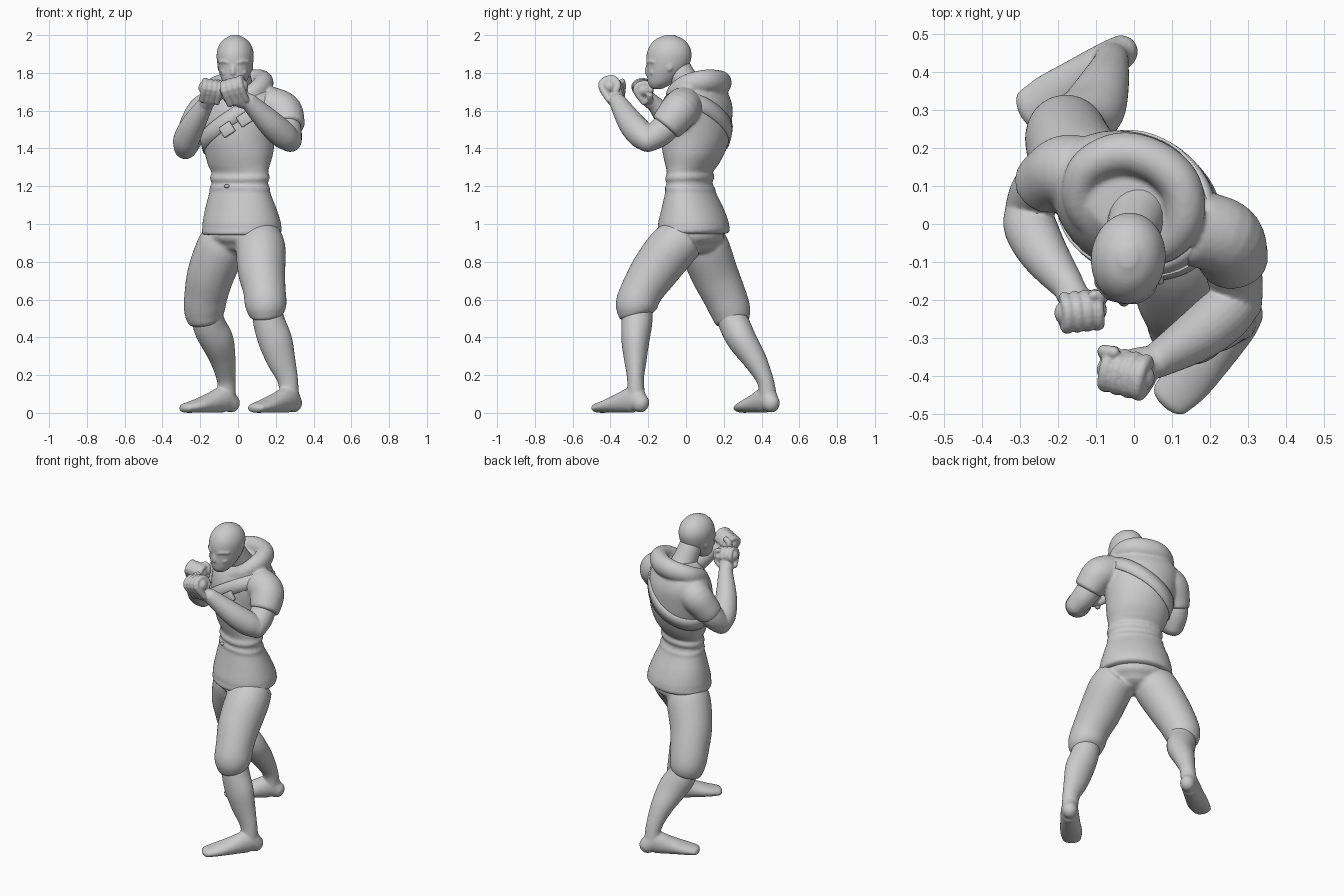
import bpy, bmesh, math
from mathutils import Vector, Matrix
from mathutils.bvhtree import BVHTree

if "Cube" in bpy.data.objects:
    bpy.data.objects.remove(bpy.data.objects["Cube"])

YAW = math.radians(-28)          # torso is turned towards its right
ROT = Matrix.Rotation(YAW, 3, 'Z')


def spline(pts, closed, sub):
    """Catmull-Rom through (x, y, z, ra, rb) tuples."""
    p = [tuple(q) if len(q) == 5 else tuple(q) + (q[3],) for q in pts]
    n, out = len(p), []
    for i in range(n if closed else n - 1):
        g = [p[(i + k) % n] if closed else p[min(max(i + k, 0), n - 1)] for k in (-1, 0, 1, 2)]
        for s in range(sub):
            t = s / sub
            out.append([.5 * (2 * b + (c - a) * t + (2 * a - 5 * b + 4 * c - d) * t * t
                              + (3 * b - a - 3 * c + d) * t ** 3) for a, b, c, d in zip(*g)])
    return out if closed else out + [list(p[-1])]


def tube(bm, pts, ref=(0, 1, 0), yaw=None, closed=False, cap=1.0, seg=24, sub=5):
    """Skin elliptical rings along a path; yaw keeps the rings level."""
    c = spline(pts, closed, sub)
    pos = [Vector(q[:3]) for q in c]
    n, rings = len(c), []

    def ring(o, u, v, a, b):
        return [bm.verts.new(o + u * a * math.cos(k * math.tau / seg) + v * b * math.sin(k * math.tau / seg))
                for k in range(seg)]
    for i in range(n):
        nx, pv = ((i + 1) % n, i - 1) if closed else (min(i + 1, n - 1), max(i - 1, 0))
        t = (pos[nx] - pos[pv]).normalized()
        if yaw is None:
            u = Vector(ref).cross(t).normalized()
            v = t.cross(u)
        else:
            t = Vector((0, 0, 1 if t.z > 0 else -1))
            u = Vector((math.cos(yaw), math.sin(yaw), 0))
            v = t.cross(u)
        a, b = c[i][3:]
        ends = [] if closed else [-1] if i == 0 else [1] if i == n - 1 else []
        extra = [ring(pos[i] + t * (e * cap * min(a, b) * math.sin(f)), u, v, a * math.cos(f), b * math.cos(f))
                 for e in ends for f in (.4, .8, 1.15, 1.45)]
        base = ring(pos[i], u, v, a, b)
        rings += (extra[::-1] + [base]) if i == 0 else [base] + extra
    m = len(rings)
    for i in range(m if closed else m - 1):
        A, B = rings[i], rings[(i + 1) % m]
        for k in range(seg):
            bm.faces.new((A[k], A[k - 1], B[k - 1], B[k]))
    if not closed:
        bm.faces.new(rings[0])
        bm.faces.new(rings[-1][::-1])


def finish(bm, name, voxel=0, smooth=0):
    bmesh.ops.recalc_face_normals(bm, faces=bm.faces[:])
    me = bpy.data.meshes.new(name)
    bm.to_mesh(me)
    bm.free()
    me.shade_smooth()
    ob = bpy.data.objects.new(name, me)
    bpy.context.collection.objects.link(ob)
    if voxel:
        m = ob.modifiers.new("Blend", 'REMESH')
        m.mode, m.voxel_size, m.use_smooth_shade = 'VOXEL', voxel, True
    if smooth:
        m = ob.modifiers.new("Soften", 'SMOOTH')
        m.factor, m.iterations = .5, smooth
    return ob


def ball(bm, loc, size, yaw=0):
    m = Matrix.Translation(loc) @ Matrix.Rotation(yaw, 4, 'Z') @ Matrix.Diagonal((*size, 1))
    bmesh.ops.create_uvsphere(bm, u_segments=20, v_segments=12, radius=1, matrix=m)


def band(bm, centre, z, rx, ry, r, wave=0):
    """Soft fold running round the torso."""
    pts = []
    for k in range(16):
        a = k * math.tau / 16
        p = ROT @ Vector((rx * math.cos(a), ry * math.sin(a), 0))
        pts.append((p.x + centre[0], p.y + centre[1], z + wave * math.sin(a), r, r * 1.6))
    tube(bm, pts, ref=(0, 0, 1), closed=True, seg=12)


# Tunic: torso and skirt
bm = bmesh.new()
tube(bm, [(.02, .04, .955, .214, .176), (.02, .04, 1.0, .216, .18), (.015, .035, 1.08, .198, .155),
          (.01, .025, 1.16, .173, .125), (.01, .02, 1.215, .160, .108), (.01, .02, 1.27, .160, .108),
          (.005, .03, 1.31, .172, .128), (.005, .04, 1.37, .187, .155), (0, .05, 1.46, .203, .178),
          (0, .055, 1.56, .222, .18), (0, .06, 1.63, .228, .17), (0, .065, 1.69, .205, .143),
          (0, .07, 1.735, .14, .11)], yaw=YAW, cap=.1, seg=40)
bmesh.ops.recalc_face_normals(bm, faces=bm.faces[:])
chest = BVHTree.FromBMesh(bm)
# Sleeves, waist folds and hem blended in
tube(bm, [(.16, -.01, 1.63, .10), (.235, -.035, 1.60, .102), (.258, -.08, 1.545, .095), (.264, -.105, 1.515, .088)], cap=.15)
tube(bm, [(-.11, .12, 1.62, .10), (-.175, .14, 1.59, .096), (-.22, .12, 1.53, .086), (-.238, .10, 1.49, .082)], cap=.15)
band(bm, (.01, .02), 1.245, .158, .107, .011, .006)
band(bm, (.01, .022), 1.185, .162, .113, .009, -.006)
band(bm, (.02, .04), .965, .208, .172, .012, .008)
# Hood lying round the neck
hood = []
for x, y, z, a, b in [(0, .118, 1.752, .056, .064), (.09, .092, 1.755, .056, .062), (.14, .01, 1.735, .052, .056),
                      (.115, -.08, 1.685, .042, .046), (0, -.13, 1.625, .03, .034), (-.115, -.08, 1.68, .042, .046),
                      (-.15, .01, 1.72, .05, .055), (-.095, .092, 1.745, .055, .06)]:
    p = ROT @ Vector((x, y, 0))
    hood.append((p.x, p.y + .06, z, a, b))
tube(bm, hood, ref=(0, 0, 1), closed=True)
finish(bm, "hooded_tunic", .009, 4)

# Small waist knot
hit = chest.ray_cast(Vector((-.055, -1, 1.2)), Vector((0, 1, 0)))[0]
bm = bmesh.new()
ball(bm, hit - Vector((.004, .008, 0)), (.014, .012, .01))
finish(bm, "waist_knot")

# Diagonal chest strap cast onto the torso, with two pouches
tilt = math.radians(33)
across = ROT @ Vector((math.cos(tilt), 0, math.sin(tilt)))
back = ROT @ Vector((0, 1, 0))
side = across.cross(back)
bm, rows = bmesh.new(), []
for k in range(64):
    a = k * math.tau / 64
    d = across * math.cos(a) + back * math.sin(a)
    row = []
    for w in (-.04, 0, .04):
        o = Vector((0, .06, 1.53)) + side * w
        h = chest.ray_cast(o + d * .7, -d)[0] or o
        row.append(bm.verts.new(h + d * .002))
    rows.append(row)
for i in range(64):
    for j in range(2):
        bm.faces.new((rows[i][j], rows[i][j + 1], rows[i - 1][j + 1], rows[i - 1][j]))
strap = finish(bm, "chest_strap")
m = strap.modifiers.new("Thickness", 'SOLIDIFY')
m.thickness, m.offset = .01, 0
for i, (x, z) in enumerate([(-.055, 1.5), (.035, 1.555)]):
    loc, nor = chest.ray_cast(Vector((x, -1, z)), Vector((0, 1, 0)))[:2]
    q = nor.to_track_quat('Z', 'Y').to_matrix().to_4x4() @ Matrix.Rotation(tilt, 4, 'Z')
    bm = bmesh.new()
    bmesh.ops.create_cube(bm, size=1, matrix=Matrix.Translation(loc + nor * .01) @ q @ Matrix.Diagonal((.07, .062, .026, 1)))
    bmesh.ops.bevel(bm, geom=bm.edges[:], offset=.006, segments=2, affect='EDGES', profile=.5)
    finish(bm, f"pouch_{i + 1}")

# Baggy knee-length trousers
bm = bmesh.new()
tube(bm, [(.02, .04, .89, .14, .12), (.02, .04, .93, .185, .155), (.02, .04, 1.02, .18, .14)], yaw=YAW, cap=.4)
tube(bm, [(.11, .0, .93, .118), (.12, -.075, .87, .132), (.125, -.168, .75, .126), (.14, -.232, .65, .113),
          (.147, -.262, .575, .111), (.15, -.265, .53, .098), (.152, -.262, .51, .085)], cap=.1)
tube(bm, [(-.06, .08, .93, .118), (-.09, .1, .87, .132), (-.142, .15, .74, .126), (-.168, .2, .63, .116),
          (-.178, .232, .55, .109), (-.176, .243, .5, .098), (-.173, .248, .475, .085)], cap=.1)
finish(bm, "trousers", .011, 5)

# Lower legs and bare feet
for name, shin, foot in [
    ("front_leg", [(.15, -.255, .56, .078), (.165, -.26, .48, .085, .082), (.198, -.268, .38, .09, .074),
                   (.228, -.268, .28, .077, .06), (.262, -.267, .18, .056, .045), (.275, -.264, .08, .048)],
     [(.295, -.24, .05, .045, .05), (.268, -.275, .07, .052, .07), (.2, -.35, .052, .06, .052),
      (.14, -.412, .036, .066, .036), (.095, -.462, .026, .056, .026)]),
    ("back_leg", [(-.17, .225, .55, .078), (-.15, .26, .46, .088, .082), (-.11, .3, .38, .088, .077),
                  (-.08, .365, .28, .068, .063), (-.062, .42, .17, .049, .045), (-.06, .435, .08, .048)],
     [(-.035, .452, .05, .045, .05), (-.075, .425, .07, .052, .07), (-.15, .375, .052, .06, .052),
      (-.22, .33, .036, .066, .036), (-.278, .3, .026, .056, .026)])]:
    bm = bmesh.new()
    tube(bm, shin)
    tube(bm, foot, ref=(0, 0, 1))
    finish(bm, name, .008, 4)


# Arms with clenched fists
def arm(name, upper, fore, hand, f, a, s, k):
    bm = bmesh.new()
    tube(bm, upper)
    tube(bm, fore)
    f = Vector(f).normalized()
    p = f.cross(Vector(a)).normalized()
    a = p.cross(f)

    def at(x, y, z, r):
        return (*(Vector(hand) + (a * x + f * y + p * z) * k), r * k)
    tube(bm, [(*fore[-1][:3], .042), at(0, -.02, 0, .042), at(0, .025, -.002, .04)], ref=p)
    tube(bm, [at(-.035, .028, .004, .036), at(.035, .028, .004, .034)], ref=f)
    for i in range(4):
        x = (i - 1.5) * .027
        tube(bm, [at(x, -.03, -.026, .016), at(x, .045, -.03, .018), at(x, .064, 0, .016), at(x, .05, .036, .016),
                  at(x, .01, .042, .015), at(x, -.008, .022, .013)], ref=a, seg=12, sub=3)
    tube(bm, [at(s * .035, -.04, .005, .018), at(s * .062, -.005, .025, .018), at(s * .056, .035, .05, .016),
              at(s * .03, .045, .06, .014)], ref=f + p * .5, seg=12, sub=3)
    finish(bm, name, .0055, 2)


arm("left_arm", [(.24, -.04, 1.59, .075), (.263, -.13, 1.49, .074), (.275, -.2, 1.445, .064)],
    [(.276, -.205, 1.443, .062), (.235, -.24, 1.475, .073), (.165, -.295, 1.54, .068), (.06, -.36, 1.645, .046)],
    (-.01, -.385, 1.69), (-.35, -.4, .85), (.95, .05, -.3), -1, 1.13)
arm("right_arm", [(-.2, .135, 1.58, .072), (-.25, .09, 1.47, .072), (-.276, .04, 1.41, .064)],
    [(-.278, .035, 1.405, .062), (-.272, -.01, 1.45, .07), (-.235, -.08, 1.53, .063), (-.175, -.16, 1.63, .044)],
    (-.145, -.22, 1.69), (.2, -.5, .85), (.95, -.15, .25), 1, 1.0)

# Neck and bald head
bm = bmesh.new()
tube(bm, [(.02, .06, 1.65, .085), (.005, .01, 1.73, .074), (-.01, -.04, 1.82, .068)])
finish(bm, "neck")
HY = math.radians(-6)
bm = bmesh.new()
tube(bm, [(-.022, -.15, 1.722, .036, .038), (-.02, -.135, 1.745, .058, .066), (-.017, -.115, 1.785, .077, .092),
          (-.015, -.098, 1.83, .091, .11), (-.015, -.091, 1.88, .098, .12), (-.015, -.088, 1.92, .095, .115),
          (-.015, -.087, 1.955, .08, .097), (-.015, -.087, 1.98, .057, .07), (-.015, -.087, 1.996, .028, .034)],
     yaw=HY, cap=.2, seg=32)


def face(x, y, z):
    p = Matrix.Rotation(HY, 3, 'Z') @ Vector((x, y, 0))
    return Vector((p.x - .015, p.y - .09, z))


# Nose, brows, cheeks, chin, mouth and ears blended into the head
tube(bm, [(*face(0, -.106, 1.85), .011), (*face(0, -.114, 1.825), .013), (*face(0, -.113, 1.8), .016)], seg=12)
ball(bm, face(0, -.092, 1.768), (.03, .014, .014), HY)
ball(bm, face(0, -.08, 1.735), (.026, .02, .018), HY)
for s in (-1, 1):
    tube(bm, [(*face(s * .01, -.111, 1.849), .009), (*face(s * .042, -.104, 1.86), .011),
              (*face(s * .075, -.074, 1.858), .009)], ref=(0, 0, 1), seg=12)
    ball(bm, face(s * .046, -.083, 1.803), (.024, .016, .016), HY)
    ball(bm, face(s * .088, .012, 1.835), (.007, .018, .028), HY)
finish(bm, "head", .006, 4)

# Eyes
bm = bmesh.new()
for s in (-1, 1):
    ball(bm, face(s * .038, -.094, 1.837), (.017, .012, .008), HY + s * .3)
finish(bm, "eyes")
